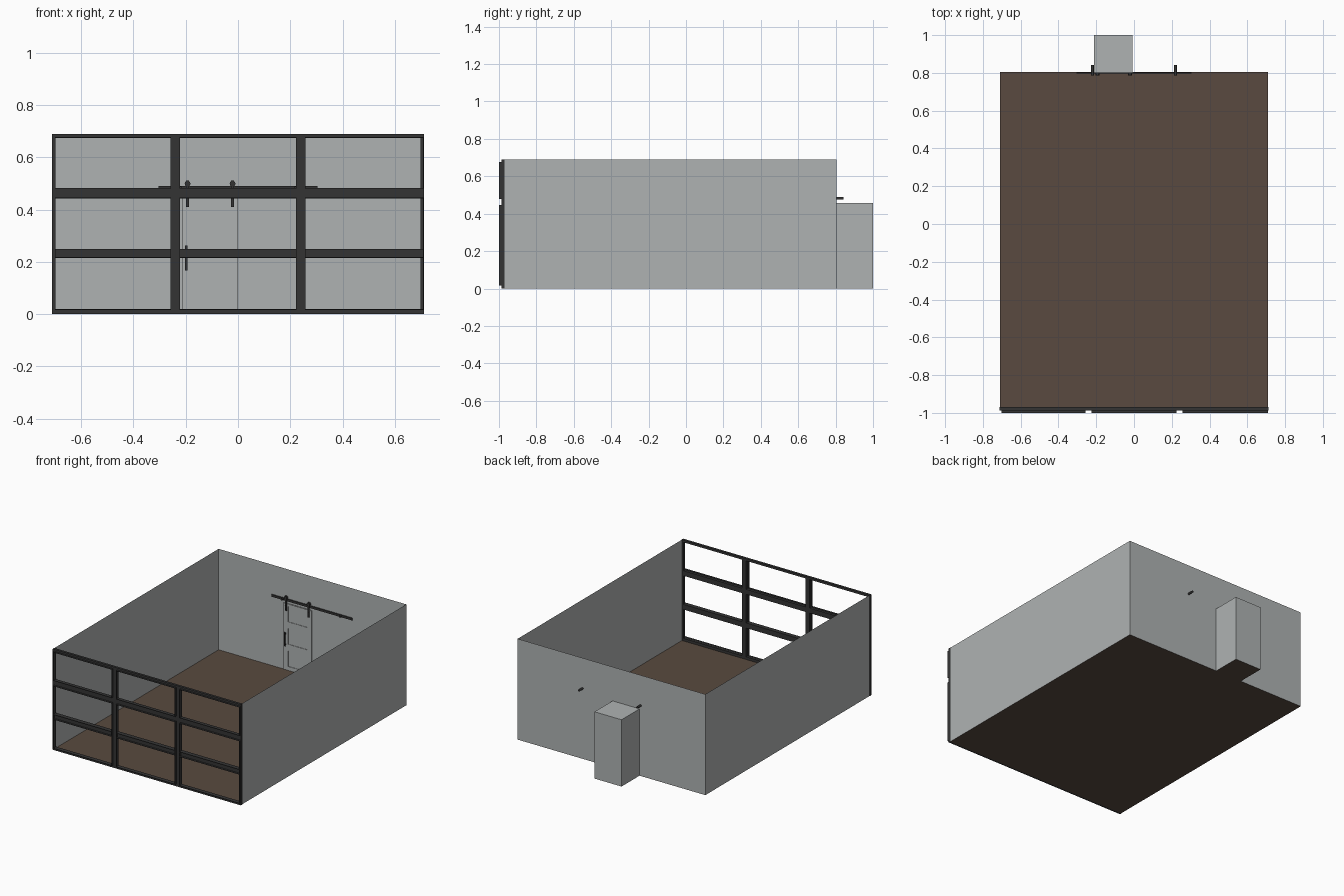
import bpy, bmesh, math
from mathutils import Matrix, Vector

if "Cube" in bpy.data.objects:
    bpy.data.objects.remove(bpy.data.objects["Cube"])


def material(name, rgb):
    m = bpy.data.materials.new(name)
    m.diffuse_color = (*rgb, 1)
    m.use_nodes = True
    m.node_tree.nodes["Principled BSDF"].inputs["Base Color"].default_value = m.diffuse_color
    return m


GREY = material("wall grey", (0.43, 0.45, 0.45))
BROWN = material("floor brown", (0.1, 0.068, 0.05))
BLACK = material("frame charcoal", (0.034, 0.034, 0.034))


def finish(name, bm, mat):
    me = bpy.data.meshes.new(name)
    bm.to_mesh(me)
    bm.free()
    me.materials.append(mat)
    ob = bpy.data.objects.new(name, me)
    bpy.context.collection.objects.link(ob)
    return ob


def box(bm, x0, x1, y0, y1, z0, z1):
    mid = Vector(((x0 + x1) / 2, (y0 + y1) / 2, (z0 + z1) / 2))
    size = Matrix.Diagonal((x1 - x0, y1 - y0, z1 - z0, 1))
    bmesh.ops.create_cube(bm, size=1, matrix=Matrix.Translation(mid) @ size)


def rod(bm, x, y0, y1, z, r, n=12):
    m = Matrix.Translation((x, (y0 + y1) / 2, z)) @ Matrix.Rotation(math.pi / 2, 4, 'X')
    bmesh.ops.create_cone(bm, cap_ends=True, segments=n, radius1=r, radius2=r,
                          depth=abs(y1 - y0), matrix=m)


def quad(bm, *pts):
    bm.faces.new([bm.verts.new(p) for p in pts])


W, YF, YB, H = 0.71, -0.975, 0.805, 0.69      # room
AX0, AX1, AY, AH = -0.212, -0.008, 1.0, 0.457  # closet recess behind the door

# floor, running into the recess
bm = bmesh.new()
quad(bm, (-W, YF, 0), (W, YF, 0), (W, YB, 0), (-W, YB, 0))
quad(bm, (AX0, YB, 0), (AX1, YB, 0), (AX1, AY, 0), (AX0, AY, 0))
finish("floor", bm, BROWN)

# single-sheet walls with a doorway in the back wall
bm = bmesh.new()
for x in (-W, W):
    quad(bm, (x, YF, 0), (x, YB, 0), (x, YB, H), (x, YF, H))
for x0, x1, z0, z1 in ((-W, AX0, 0, H), (AX1, W, 0, H), (AX0, AX1, AH, H)):
    quad(bm, (x0, YB, z0), (x1, YB, z0), (x1, YB, z1), (x0, YB, z1))
bmesh.ops.remove_doubles(bm, verts=bm.verts, dist=1e-5)
finish("walls", bm, GREY)

# closet recess
bm = bmesh.new()
for x in (AX0, AX1):
    quad(bm, (x, YB, 0), (x, AY, 0), (x, AY, AH), (x, YB, AH))
quad(bm, (AX0, AY, 0), (AX1, AY, 0), (AX1, AY, AH), (AX0, AY, AH))
quad(bm, (AX0, YB, AH), (AX1, YB, AH), (AX1, AY, AH), (AX0, AY, AH))
bmesh.ops.remove_doubles(bm, verts=bm.verts, dist=1e-5)
finish("closet_recess", bm, GREY)

# window wall: border, mullions and transoms
F0, F1 = -0.987, -0.97
bm = bmesh.new()
for s in (-1, 1):
    box(bm, *sorted((s * 0.698, s * 0.712)), F0, F1, 0, H)
    box(bm, s * 0.24 - 0.016, s * 0.24 + 0.016, F0, F1, 0.018, 0.675)
for z0, z1 in ((0, 0.018), (0.215, 0.25), (0.446, 0.48), (0.675, H)):
    box(bm, -0.698, 0.698, F0, F1, z0, z1)
finish("window_frame", bm, BLACK)

# thin raised rims around the panes
bm = bmesh.new()
T = 0.003
for x0, x1 in ((-0.701, -0.256), (-0.224, 0.224), (0.256, 0.71)):
    for z0, z1 in ((0.016, 0.446), (0.48, 0.677)):
        for z in (z0, z1 - T):
            box(bm, x0, x1, -1.0, F0, z, z + T)
        for x in (x0, x1 - T):
            box(bm, x, x + T, -1.0, F0, z0 + T, z1 - T)
    for z in (0.215, 0.247):
        box(bm, x0 + T, x1 - T, -1.0, F0, z, z + T)
finish("pane_rims", bm, BLACK)

# panelled sliding door
bm = bmesh.new()
D0, D1 = 0.798, 0.804
for x0, x1 in ((-0.213, -0.18), (-0.035, -0.001)):
    box(bm, x0, x1, D0, D1, 0.003, AH)
for z0, z1 in ((0.003, 0.03), (0.137, 0.182), (0.29, 0.335), (0.442, AH)):
    box(bm, -0.18, -0.035, D0, D1, z0, z1)
box(bm, -0.18, -0.035, D0 + 0.003, D1, 0.01, 0.45)
finish("sliding_door", bm, GREY)

# rail with wall bolts
bm = bmesh.new()
box(bm, -0.305, 0.305, 0.796, 0.803, 0.475, 0.49)
for x in (-0.22, 0.22):
    rod(bm, x, 0.786, 0.843, 0.482, 0.007)
finish("door_rail", bm, BLACK)

# hangers with rollers
bm = bmesh.new()
for x in (-0.193, -0.021):
    box(bm, x - 0.006, x + 0.006, 0.79, 0.797, 0.41, 0.512)
    rod(bm, x, 0.787, 0.803, 0.499, 0.011)
    for z in (0.425, 0.445):
        rod(bm, x, 0.787, 0.79, z, 0.004, 8)
finish("door_hangers", bm, BLACK)

# door handle
bm = bmesh.new()
box(bm, -0.203, -0.194, 0.785, 0.79, 0.168, 0.262)
for z in (0.178, 0.252):
    box(bm, -0.203, -0.194, 0.79, 0.799, z - 0.004, z + 0.004)
finish("door_handle", bm, BLACK)
